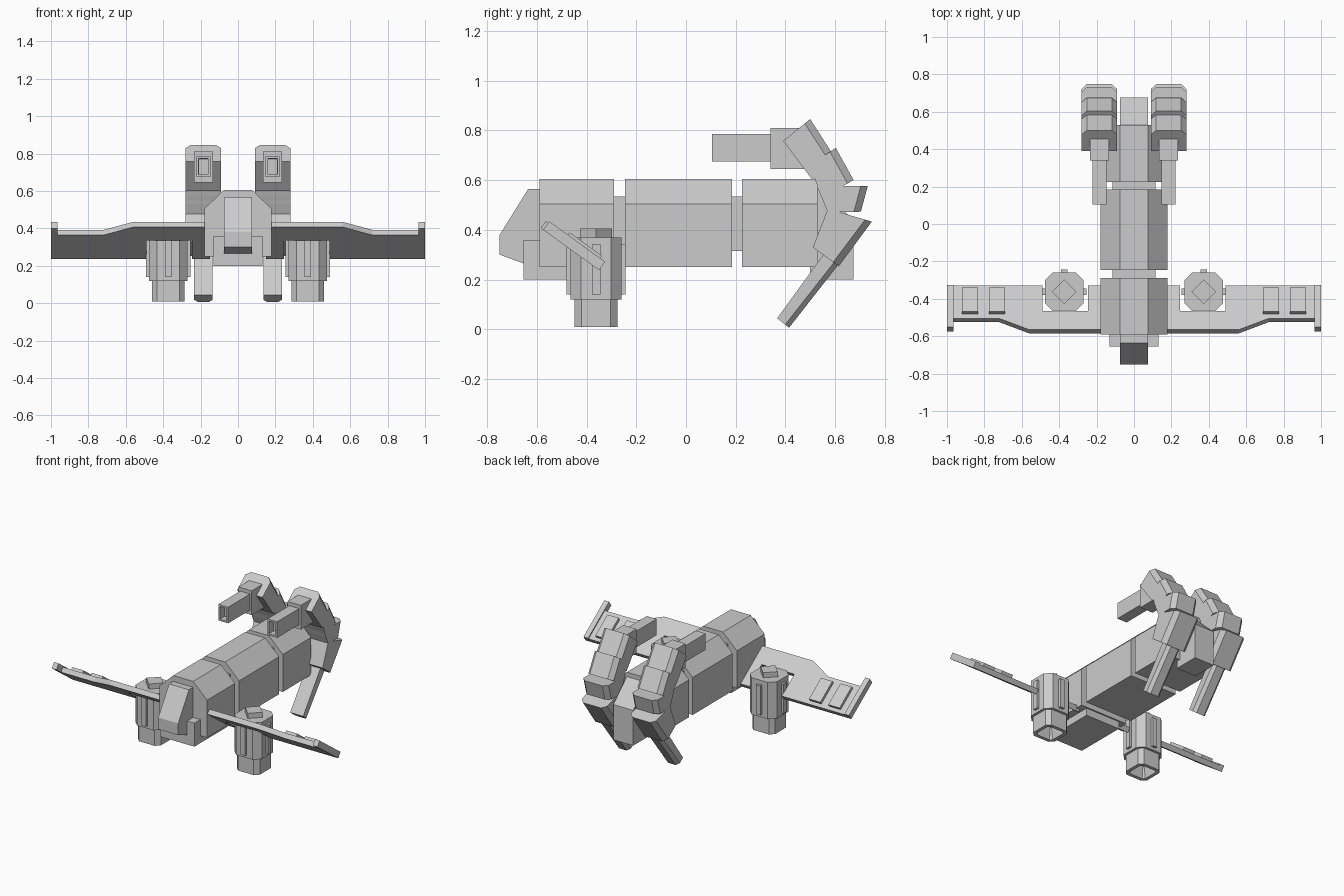
import bpy, bmesh, math
from mathutils import Vector

if "Cube" in bpy.data.objects:
    bpy.data.objects.remove(bpy.data.objects["Cube"], do_unlink=True)

GREY = (0.6, 0.6, 0.6, 1)
mat = bpy.data.materials.new("hull grey")
mat.use_nodes = True
mat.diffuse_color = GREY
mat.node_tree.nodes["Principled BSDF"].inputs["Base Color"].default_value = GREY


def loft(name, ring_a, ring_b, recess=None):
    """Solid between two matching rings; recess = (rim, depth, taper) sinks a hole in ring_a's cap."""
    bm = bmesh.new()
    a = [bm.verts.new(p) for p in ring_a]
    b = [bm.verts.new(p) for p in ring_b]
    cap = bm.faces.new(a)
    bm.faces.new(b[::-1])
    n = len(a)
    for i in range(n):
        bm.faces.new((a[i], b[i], b[(i + 1) % n], a[(i + 1) % n]))
    bmesh.ops.recalc_face_normals(bm, faces=bm.faces)
    if recess:
        rim, depth, taper = recess
        bmesh.ops.inset_region(bm, faces=[cap], thickness=rim)
        bmesh.ops.inset_region(bm, faces=[cap], thickness=taper, depth=-depth)
    me = bpy.data.meshes.new(name)
    bm.to_mesh(me)
    bm.free()
    me.materials.append(mat)
    ob = bpy.data.objects.new(name, me)
    bpy.context.collection.objects.link(ob)
    return ob


def box(name, x0, x1, y0, y1, z0, z1, recess=None):
    """Box whose front (-y) face may be recessed."""
    xz = [(x0, z0), (x1, z0), (x1, z1), (x0, z1)]
    return loft(name, [(x, y0, z) for x, z in xz], [(x, y1, z) for x, z in xz], recess)


def side_profile(name, yz, half):
    return loft(name, [(-half, y, z) for y, z in yz], [(half, y, z) for y, z in yz])


def octagon(cx, cy, r, c, z):
    f = r - c
    pts = [(-f, -r), (f, -r), (r, -f), (r, f), (f, r), (-f, r), (-r, f), (-r, -f)]
    return [(cx + x, cy + y, z) for x, y in pts]


# Hull: three chamfered sections joined by narrow necks
HULL = [(-.18, .25), (.18, .25), (.18, .505), (.075, .605), (-.075, .605), (-.18, .505)]
for name, y0, y1 in (("hull_front", -.59, -.29), ("hull_middle", -.245, .185), ("hull_rear", .225, .53)):
    loft(name, [(x, y0, z) for x, z in HULL], [(x, y1, z) for x, z in HULL])
box("front_neck", -.115, .115, -.30, -.235, .315, .535)
box("rear_neck", -.115, .115, .175, .235, .315, .535)

# Nose, chin and tail
side_profile("nose", [(-.58, .565), (-.635, .565), (-.75, .38), (-.75, .30), (-.655, .265), (-.58, .265)], .075)
box("chin", -.13, .13, -.655, -.30, .20, .36)
side_profile("tail", [(.50, .575), (.53, .575), (.675, .44), (.675, .20), (.50, .20)], .075)

# Wing plane: tilted, front edge high
NORMAL = Vector((0, .586, .81))


def wing_plate(name, xy, low, high):
    base = [Vector((x, y, .265 - .723 * (y + .33))) for x, y in xy]
    return loft(name, [p + NORMAL * low for p in base], [p + NORMAL * high for p in base])


def arm_segment(name, cx, half, inner, outer, chamfer):
    """Armour block between two cross-sections, its outer edges chamfered."""
    rings = []
    for p, q in zip(inner, outer):
        p, q = Vector(p), Vector(q)
        m = q + (p - q).normalized() * chamfer
        sec = [(-half, p), (-half, m), (-half + chamfer, q), (half - chamfer, q), (half, m), (half, p)]
        rings.append([(cx + x, v.x, v.y) for x, v in sec])
    return loft(name, *rings)


ARM = [  # inner edge and outer edge as (y, z) pairs
    ("shoulder", [(.391, .758), (.51, .60)], [(.50, .846), (.60, .69)]),
    ("upper_arm", [(.50, .66), (.545, .53)], [(.603, .73), (.675, .60)]),
    ("elbow", [(.527, .577), (.571, .47)], [(.732, .577), (.704, .473)]),
    ("forearm", [(.571, .485), (.511, .33)], [(.748, .433), (.615, .253)]),
]

for side, s in (("left", 1), ("right", -1)):
    # Wing with a rear notch for the engine, tip rail and raised panels
    outline = [(.15, -.33), (.245, -.33), (.245, -.465), (.49, -.465), (.49, -.33), (.97, -.33),
               (.97, -.505), (.72, -.505), (.56, -.565), (.15, -.565)]
    wing_plate(side + "_wing", [(s * x, y) for x, y in outline], -.034, 0)
    for name, x0, x1, y0, y1, low, high in (
            ("wing_tip_rail", .965, 1.0, -.555, -.33, -.034, .008),
            ("inner_wing_panel", .69, .775, -.48, -.35, -.005, .02),
            ("outer_wing_panel", .835, .92, -.48, -.35, -.005, .02)):
        wing_plate(side + "_" + name, [(s * x0, y0), (s * x1, y0), (s * x1, y1), (s * x0, y1)], low, high)

    # Engine pod: body, hollow nozzle, diamond cap and four ribs
    cx, cy = s * .373, -.362
    loft(side + "_engine_body", octagon(cx, cy, .103, .042, .12), octagon(cx, cy, .103, .042, .37))
    loft(side + "_engine_nozzle", octagon(cx, cy, .086, .027, .008), octagon(cx, cy, .086, .027, .13),
         (.025, .08, .015))
    cap = [(cx + .065 * math.cos(k * math.pi / 2), cy + .065 * math.sin(k * math.pi / 2)) for k in range(4)]
    loft(side + "_engine_cap", [(x, y, .36) for x, y in cap], [(x, y, .405) for x, y in cap])
    box(side + "_engine_ribs_across", cx - .119, cx + .119, cy - .017, cy + .017, .14, .34)
    box(side + "_engine_ribs_along", cx - .017, cx + .017, cy - .119, cy + .119, .14, .34)

    # Curved arm with gun and trailing spike
    ax = s * .185
    for name, inner, outer in ARM:
        arm_segment(side + "_" + name, ax, .095, inner, outer, .028)
    arm_segment(side + "_spike", ax, .049, [(.56, .31), (.367, .044)], [(.61, .255), (.415, .006)], .02)
    box(side + "_gun_mount", ax - .05, ax + .05, .34, .50, .645, .81)
    box(side + "_gun_barrel", ax - .037, ax + .037, .105, .36, .675, .785, (.017, .05, .001))
